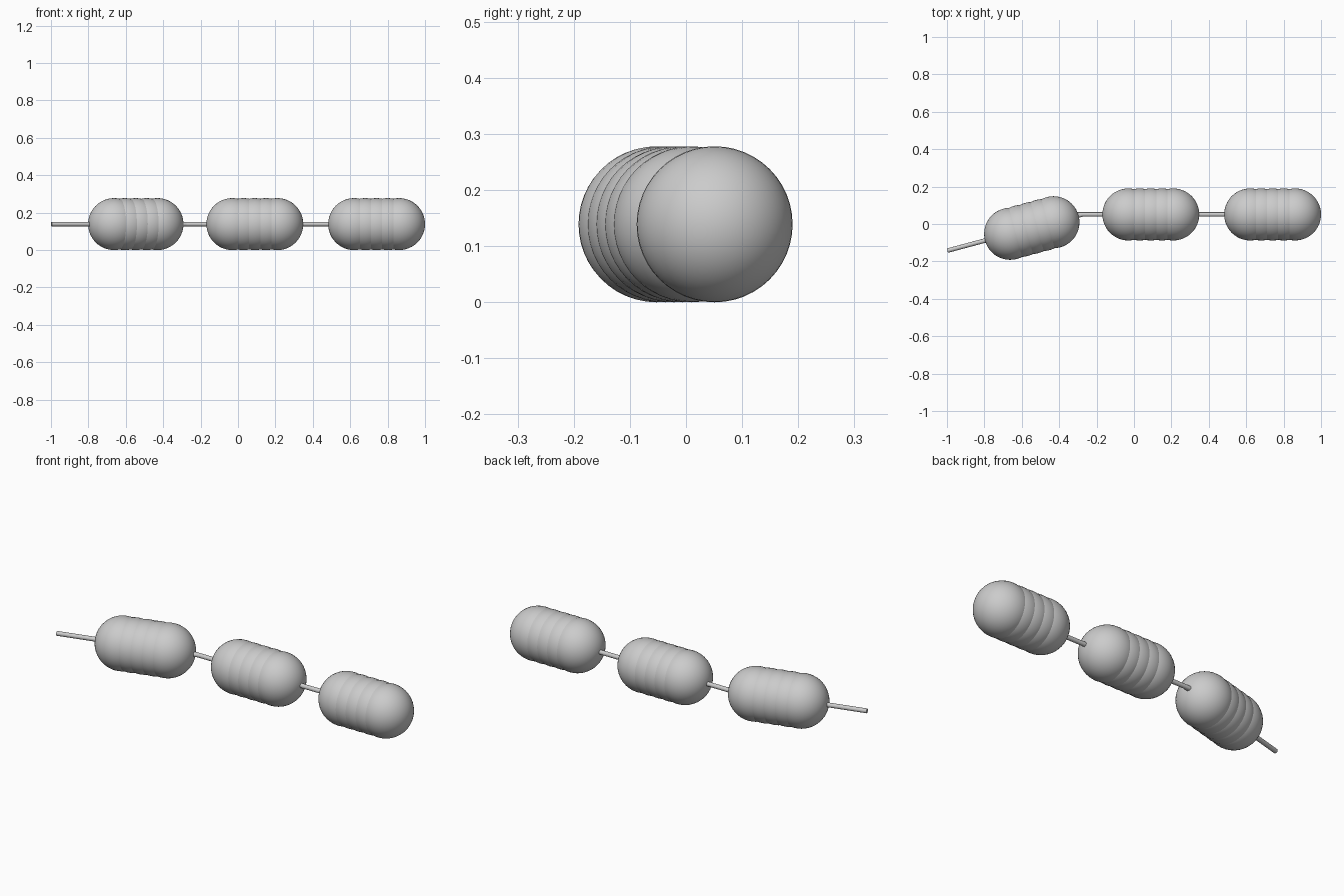
import bpy
from math import cos, sin, radians
from mathutils import Vector

if "Cube" in bpy.data.objects:
    bpy.data.objects.remove(bpy.data.objects["Cube"])

R = 0.139          # sphere radius
STEP = 0.06        # distance between spheres in one pod
Z = 0.139
Y = 0.051          # axis of the straight part
TILT = radians(15)
JOINT = Vector((-0.276, Y, Z))


def pod(name, centre, angle):
    """Row of five overlapping spheres."""
    d = Vector((cos(angle), sin(angle), 0))
    for i in range(5):
        bpy.ops.mesh.primitive_uv_sphere_add(
            segments=48, ring_count=24, radius=R,
            location=centre + d * STEP * (i - 2),
            rotation=(0, radians(90), angle))
        ob = bpy.context.object
        ob.name = f"{name}_lobe_{i + 1}"
        bpy.ops.object.shade_smooth()


def rod(name, a, b, radius=0.012):
    d = b - a
    bpy.ops.mesh.primitive_cylinder_add(vertices=16, radius=radius,
                                        depth=d.length, location=(a + b) / 2)
    ob = bpy.context.object
    ob.name = name
    ob.rotation_euler = d.to_track_quat('Z', 'Y').to_euler()
    bpy.ops.object.shade_smooth_by_angle(angle=radians(40))


tilt_dir = Vector((cos(TILT), sin(TILT), 0))

# Three pods, the left one bent at the joint
pod("left_pod", JOINT - tilt_dir * 0.28, TILT)
pod("middle_pod", Vector((0.09, Y, Z)), 0)
pod("right_pod", Vector((0.741, Y, Z)), 0)

# Connecting rods
rod("tail_rod", JOINT - tilt_dir * 0.747, JOINT - tilt_dir * 0.35)
rod("left_joint_rod", JOINT - tilt_dir * 0.1, JOINT)
rod("left_link_rod", JOINT - Vector((0.06, 0, 0)), Vector((0, Y, Z)))
rod("right_link_rod", Vector((0.2, Y, Z)), Vector((0.62, Y, Z)))
